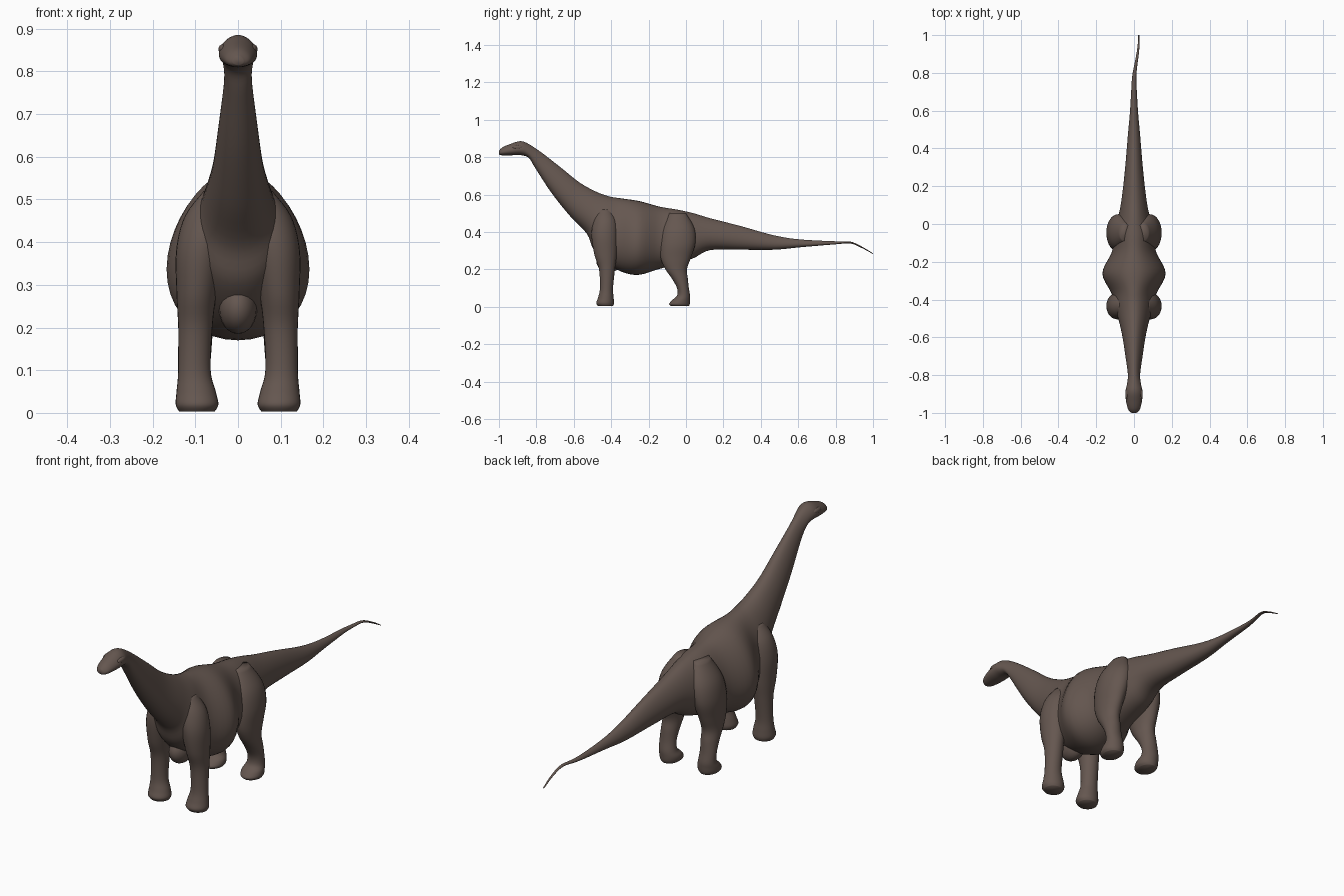
import bpy
import bmesh
import math
from mathutils import Vector

cube = bpy.data.objects.get("Cube")
if cube:
    bpy.data.objects.remove(cube, do_unlink=True)

# Single hide colour
hide = bpy.data.materials.new("brown_hide")
hide.use_nodes = True
hide_colour = (0.13, 0.095, 0.08, 1)
hide.diffuse_color = hide_colour
bsdf = hide.node_tree.nodes["Principled BSDF"]
bsdf.inputs["Base Color"].default_value = hide_colour
bsdf.inputs["Roughness"].default_value = 0.8


def smooth_stations(stations, steps=5):
    """Catmull-Rom interpolation between stations given in hundredths of a unit."""
    points = [Vector(s) / 100 for s in stations]
    padded = [points[0]] + points + [points[-1]]
    result = []
    for a, b, c, d in zip(padded, padded[1:], padded[2:], padded[3:]):
        for i in range(steps):
            t = i / steps
            result.append(b + (c - a) * (t / 2)
                          + (a * 2 - b * 5 + c * 4 - d) * (t * t / 2)
                          + (b * 3 - a - c * 3 + d) * (t ** 3 / 2))
    result.append(points[-1])
    return result


def finish(bm, name):
    bmesh.ops.recalc_face_normals(bm, faces=bm.faces[:])
    mesh = bpy.data.meshes.new(name)
    bm.to_mesh(mesh)
    bm.free()
    mesh.materials.append(hide)
    mesh.shade_smooth()
    obj = bpy.data.objects.new(name, mesh)
    bpy.context.collection.objects.link(obj)
    return obj


def loft(name, rings, sides=32, egg=0.0):
    """Skin a tube through rings of (centre, sideways axis, second axis)."""
    bm = bmesh.new()
    loops = []
    for centre, across, along in rings:
        loop = []
        for i in range(sides):
            angle = math.tau * i / sides
            s, c = math.sin(angle), math.cos(angle)
            loop.append(bm.verts.new(centre + across * c * (1 - egg * s) + along * s))
        loops.append(loop)
    for low, high in zip(loops, loops[1:]):
        for i in range(sides):
            j = (i + 1) % sides
            bm.faces.new((low[i], low[j], high[j], high[i]))
    bm.faces.new(loops[0])
    bm.faces.new(loops[-1])
    return finish(bm, name)


def ellipsoid(name, centre, radii):
    bm = bmesh.new()
    bmesh.ops.create_uvsphere(bm, u_segments=20, v_segments=12, radius=1)
    bmesh.ops.scale(bm, vec=radii, verts=bm.verts)
    bmesh.ops.translate(bm, vec=centre, verts=bm.verts)
    return finish(bm, name)


# Head, neck, trunk and tail: top y, top z, bottom y, bottom z, half width
body_stations = [
    (-100, 83.5, -100, 81.5, 1.2),
    (-98, 85.3, -98.5, 81, 3),
    (-94, 87, -93, 81, 4.2),
    (-89, 88.5, -88, 81, 4.4),
    (-85, 87.5, -84, 79.5, 3.6),
    (-78, 83, -80.5, 74, 3.2),
    (-67, 74.5, -72, 61, 4.5),
    (-57, 66.5, -62, 48.5, 6),
    (-48, 61.5, -53, 39, 8),
    (-41, 59, -49, 30, 10),
    (-35, 58, -39, 21, 11.5),
    (-25, 56.5, -27, 17, 16.5),
    (-14, 53.5, -15, 20, 11.5),
    (-5, 52, -5, 23, 10.5),
    (4, 50, 4, 26, 8.2),
    (13, 47.3, 13, 30.3, 6.5),
    (29, 43.2, 29, 30.5, 4.7),
    (47, 38.2, 47, 30.5, 3.2),
    (61, 36, 61, 31.8, 2),
    (80, 35, 80, 33.4, 1),
    (88, 34.8, 88, 33.8, 0.7),
    (94, 32.2, 94, 31.4, 0.5),
    (100, 28.6, 100, 28.2, 0.3),
]
body_rings = []
for top_y, top_z, low_y, low_z, half in smooth_stations(body_stations):
    bend = min(1, max(0, (top_y - 0.75) / 0.22))
    sway = 0.025 * bend * bend * (3 - 2 * bend)
    top, low = Vector((sway, top_y, top_z)), Vector((sway, low_y, low_z))
    body_rings.append(((top + low) / 2, Vector((half, 0, 0)), (top - low) / 2))
loft("body_neck_and_tail", body_rings, sides=40, egg=0.17)

# Legs with shoulder or thigh: z, front y, back y, inner x, outer x
front_stations = [
    (0.3, -47, -39, 5.5, 13.8),
    (2, -48, -38.5, 4.6, 14.6),
    (5, -47, -38.7, 5.2, 14.4),
    (10, -46, -39, 6.4, 14),
    (20, -46.5, -38, 6, 14),
    (28, -49, -37, 5, 14.4),
    (38, -50.5, -36.5, 3, 14.5),
    (46, -49.5, -37, 1, 12.5),
    (52, -47, -40, 2, 8),
]
hind_stations = [
    (0.3, -8, 1.5, 6, 13.6),
    (1.5, -9, 2, 5, 14.4),
    (3.5, -7.5, 2.2, 5, 14.4),
    (6, -4.8, 2.2, 6, 14),
    (10, -4.8, 1.5, 6.5, 14),
    (15, -7.5, 1, 6.2, 14),
    (20, -11, 0.5, 5.8, 14),
    (26, -13.5, 2.5, 5, 14.3),
    (34, -14, 5, 3, 14.6),
    (42, -13, 4.5, 1, 12.8),
    (50, -9, 0, 2, 7.5),
]
for side, sign in (("left", 1), ("right", -1)):
    for part, stations in (("front_leg", front_stations), ("hind_leg", hind_stations)):
        rings = []
        for z, front, back, inner, outer in smooth_stations(stations):
            centre = Vector((sign * (inner + outer) / 2, (front + back) / 2, z))
            across = Vector(((outer - inner) / 2, 0, 0))
            rings.append((centre, across, Vector((0, (back - front) / 2, 0))))
        loft(f"{side}_{part}", rings, sides=28)
    # Brow ridge over each eye
    ellipsoid(f"{side}_brow", (sign * 0.034, -0.9, 0.852), (0.012, 0.03, 0.012))

# Breastbone bump between the front legs
ellipsoid("breastbone", (0, -0.41, 0.245), (0.045, 0.07, 0.06))
